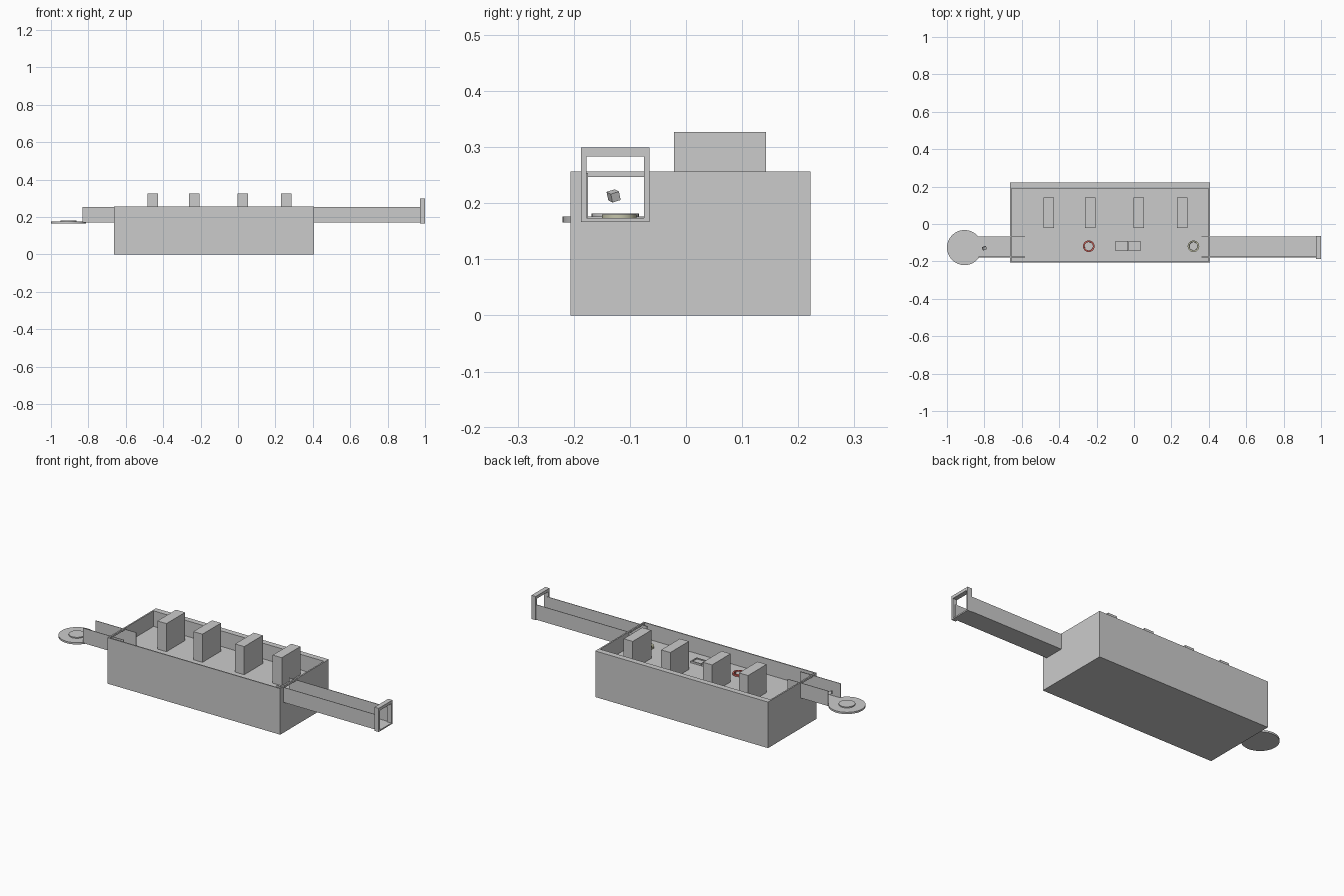
import bpy, math

if "Cube" in bpy.data.objects:
    bpy.data.objects.remove(bpy.data.objects["Cube"])

LANE_Y = -0.122      # centre line of the conveyor lane
FLOOR_Z = 0.17       # height of the working surface


def box(name, x0, x1, y0, y1, z0, z1):
    bpy.ops.mesh.primitive_cube_add(size=1, location=((x0 + x1) / 2, (y0 + y1) / 2, (z0 + z1) / 2))
    ob = bpy.context.object
    ob.name = name
    ob.scale = (x1 - x0, y1 - y0, z1 - z0)
    bpy.ops.object.transform_apply(location=False, rotation=False, scale=True)
    return ob


def disc(name, x, y, z0, z1, r, sides=32):
    bpy.ops.mesh.primitive_cylinder_add(vertices=sides, radius=r, depth=z1 - z0,
                                        location=(x, y, (z0 + z1) / 2))
    ob = bpy.context.object
    ob.name = name
    bpy.ops.object.shade_smooth_by_angle()
    return ob


def cut(target, cutter):
    mod = target.modifiers.new("cut", 'BOOLEAN')
    mod.operation = 'DIFFERENCE'
    mod.solver = 'EXACT'
    mod.object = cutter
    bpy.context.view_layer.objects.active = target
    bpy.ops.object.modifier_apply(modifier=mod.name)
    bpy.data.objects.remove(cutter)


def colour(ob, name, rgb):
    mat = bpy.data.materials.new(name)
    mat.diffuse_color = (*rgb, 1)
    mat.use_nodes = True
    mat.node_tree.nodes["Principled BSDF"].inputs["Base Color"].default_value = mat.diffuse_color
    ob.data.materials.append(mat)


def channel(name, x0, x1):
    # open-topped trough: floor plus two thin side walls
    y0, y1 = LANE_Y - 0.056, LANE_Y + 0.056
    box(name + "_floor", x0, x1, y0, y1, FLOOR_Z, FLOOR_Z + 0.004)
    box(name + "_front_wall", x0, x1, y0, y0 + 0.003, FLOOR_Z, 0.254)
    box(name + "_back_wall", x0, x1, y1 - 0.003, y1, FLOOR_Z, 0.254)


# housing: open tray with a thick back wall and lane openings in both ends
housing = box("housing", -0.662, 0.405, -0.206, 0.222, 0, 0.257)
cut(housing, box("cavity", -0.654, 0.397, -0.200, 0.190, FLOOR_Z, 0.4))
cut(housing, box("lane_opening", -0.8, 0.6, LANE_Y - 0.055, LANE_Y + 0.055, FLOOR_Z + 0.001, 0.247))

# upright pusher blocks
for i, x in enumerate((-0.455, -0.233, 0.025, 0.257)):
    box(f"pusher_block_{i + 1}", x - 0.028, x + 0.028, -0.021, 0.143, FLOOR_Z - 0.002, 0.327)

# infeed and outfeed channels
channel("infeed_channel", -0.832, -0.582)
channel("outfeed_channel", 0.362, 0.985)

# square frame at the outfeed mouth
fy0, fy1 = -0.187, -0.065
frame = box("outfeed_frame", 0.974, 1.0, fy0, fy1, 0.167, 0.299)
cut(frame, box("frame_opening", 0.9, 1.1, fy0 + 0.01, fy1 - 0.01, 0.174, 0.283))

# turntable at the infeed end
disc("turntable", -0.906, LANE_Y - 0.004, 0.166, 0.176, 0.094)
disc("turntable_hub", -0.906, LANE_Y - 0.004, 0.175, 0.182, 0.042)

# small workpiece above the infeed
piece = box("workpiece", -0.81, -0.79, LANE_Y - 0.015, LANE_Y + 0.001, 0.205, 0.221)
piece.rotation_euler = (0.3, 0.2, 0.4)

# ring stations on the lane
for name, x, rgb in (("press_ring", -0.242, (0.6, 0.12, 0.1)), ("check_ring", 0.318, (0.55, 0.55, 0.4))):
    ring = disc(name, x, LANE_Y + 0.003, FLOOR_Z - 0.002, FLOOR_Z + 0.01, 0.031, 24)
    cut(ring, disc("ring_bore", x, LANE_Y + 0.003, FLOOR_Z - 0.05, FLOOR_Z + 0.05, 0.022, 24))
    colour(ring, name + "_paint", rgb)
    disc(name + "_core", x, LANE_Y + 0.003, FLOOR_Z - 0.002, FLOOR_Z + 0.007, 0.017, 24)

# paired shallow frames in the middle of the lane
for side, x0, x1 in (("left", -0.098, -0.031), ("right", -0.029, 0.036)):
    pad = box(f"{side}_fixture", x0, x1, -0.144, -0.092, FLOOR_Z - 0.002, FLOOR_Z + 0.01)
    cut(pad, box("pad_recess", x0 + 0.006, x1 - 0.006, -0.138, -0.098, FLOOR_Z + 0.005, 0.3))
